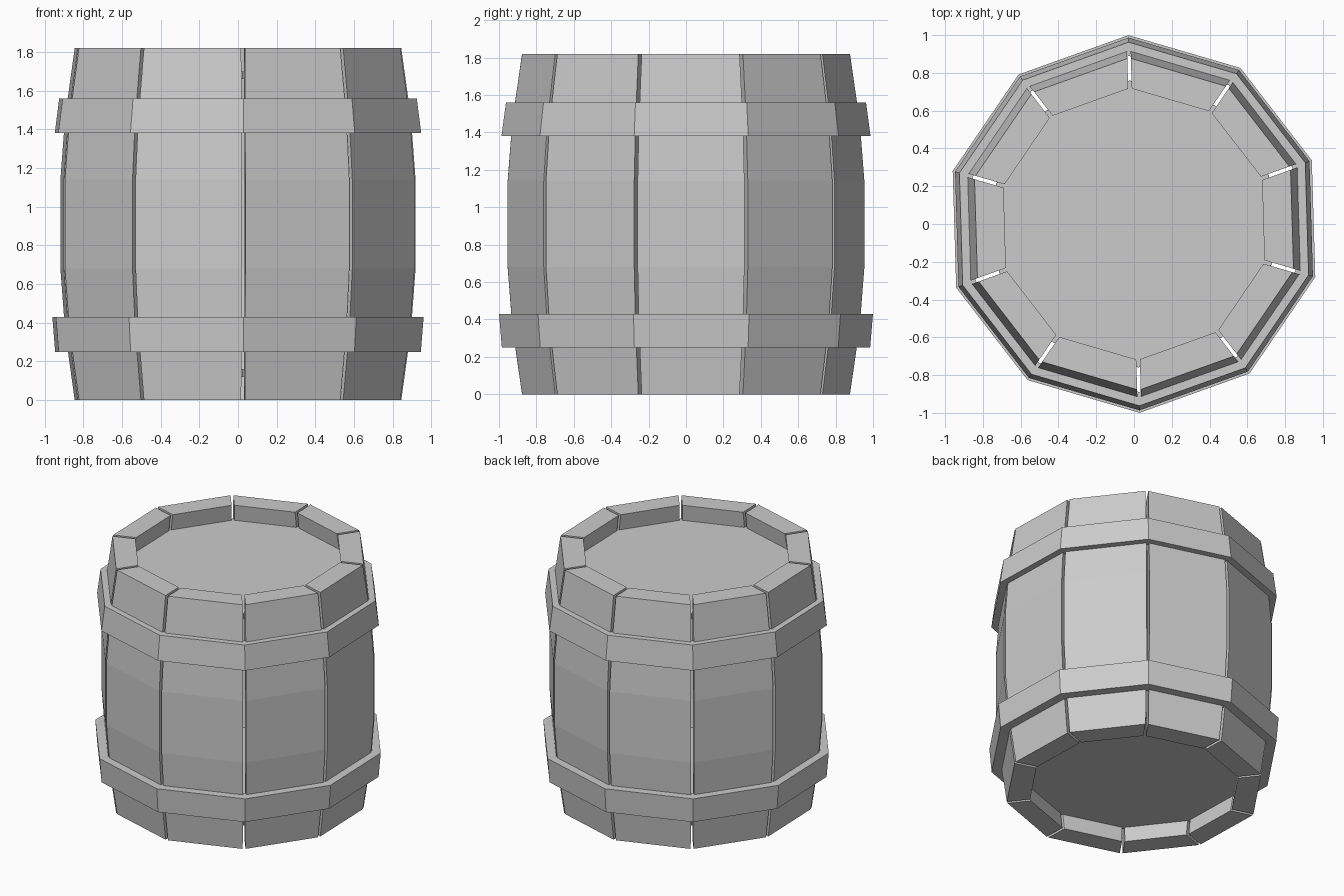
import bpy, bmesh, math
from mathutils import Matrix

if "Cube" in bpy.data.objects:
    bpy.data.objects.remove(bpy.data.objects["Cube"])

N = 10
HALF = math.pi / N
START = math.radians(-88.3)      # direction of the first seam
GAP = 0.01                       # half the seam width
THICK = 0.16

# outer corner radius of the staves by height
PROFILE = [(0.0, 0.88), (0.36, 0.932), (0.68, 0.957),
           (1.14, 0.957), (1.46, 0.932), (1.82, 0.88)]


def finish(name, bm):
    bmesh.ops.recalc_face_normals(bm, faces=bm.faces)
    mesh = bpy.data.meshes.new(name)
    bm.to_mesh(mesh)
    bm.free()
    obj = bpy.data.objects.new(name, mesh)
    bpy.context.collection.objects.link(obj)
    return obj


def loft(bm, rings, closed):
    """Join equal rings of points; cap the ends or close into a loop."""
    vs = [[bm.verts.new(p) for p in ring] for ring in rings]
    n = len(vs[0])
    for i in range(len(vs) if closed else len(vs) - 1):
        a, b = vs[i], vs[(i + 1) % len(vs)]
        for j in range(n):
            k = (j + 1) % n
            bm.faces.new((a[j], a[k], b[k], b[j]))
    if not closed:
        bm.faces.new(vs[0])
        bm.faces.new(vs[-1])


def stave(index):
    rings = []
    for z, r in PROFILE:
        ri = r - THICK
        do, di = r * math.cos(HALF), ri * math.cos(HALF)
        wo, wi = r * math.sin(HALF) - GAP, ri * math.sin(HALF) - GAP
        rings.append([(do, -wo, z), (do, wo, z), (di, wi, z), (di, -wi, z)])
    bm = bmesh.new()
    loft(bm, rings, False)
    obj = finish(f"stave_{index + 1}", bm)
    angle = START + HALF * (2 * index + 1)
    obj.data.transform(Matrix.Rotation(angle, 4, 'Z'))


def hoop(name, z0, z1, r0, r1, inner0, inner1):
    section = [(r0, z0), (r1, z1), (inner1, z1), (inner0, z0)]
    rings = []
    for i in range(N):
        a = START + 2 * HALF * i
        rings.append([(r * math.cos(a), r * math.sin(a), z) for r, z in section])
    bm = bmesh.new()
    loft(bm, rings, True)
    finish(name, bm)


def head(name, z0, z1, radius):
    rings = [[(radius * math.cos(START + 2 * HALF * i),
               radius * math.sin(START + 2 * HALF * i), z) for i in range(N)]
             for z in (z0, z1)]
    bm = bmesh.new()
    loft(bm, rings, False)
    finish(name, bm)


# staves around the barrel
for i in range(N):
    stave(i)

# tapered hoops
hoop("lower_hoop", 0.25, 0.43, 0.985, 1.0, 0.89, 0.91)
hoop("upper_hoop", 1.38, 1.56, 0.987, 0.963, 0.91, 0.89)

# recessed barrel heads
head("top_head", 1.66, 1.70, 0.76)
head("bottom_head", 0.12, 0.16, 0.76)
